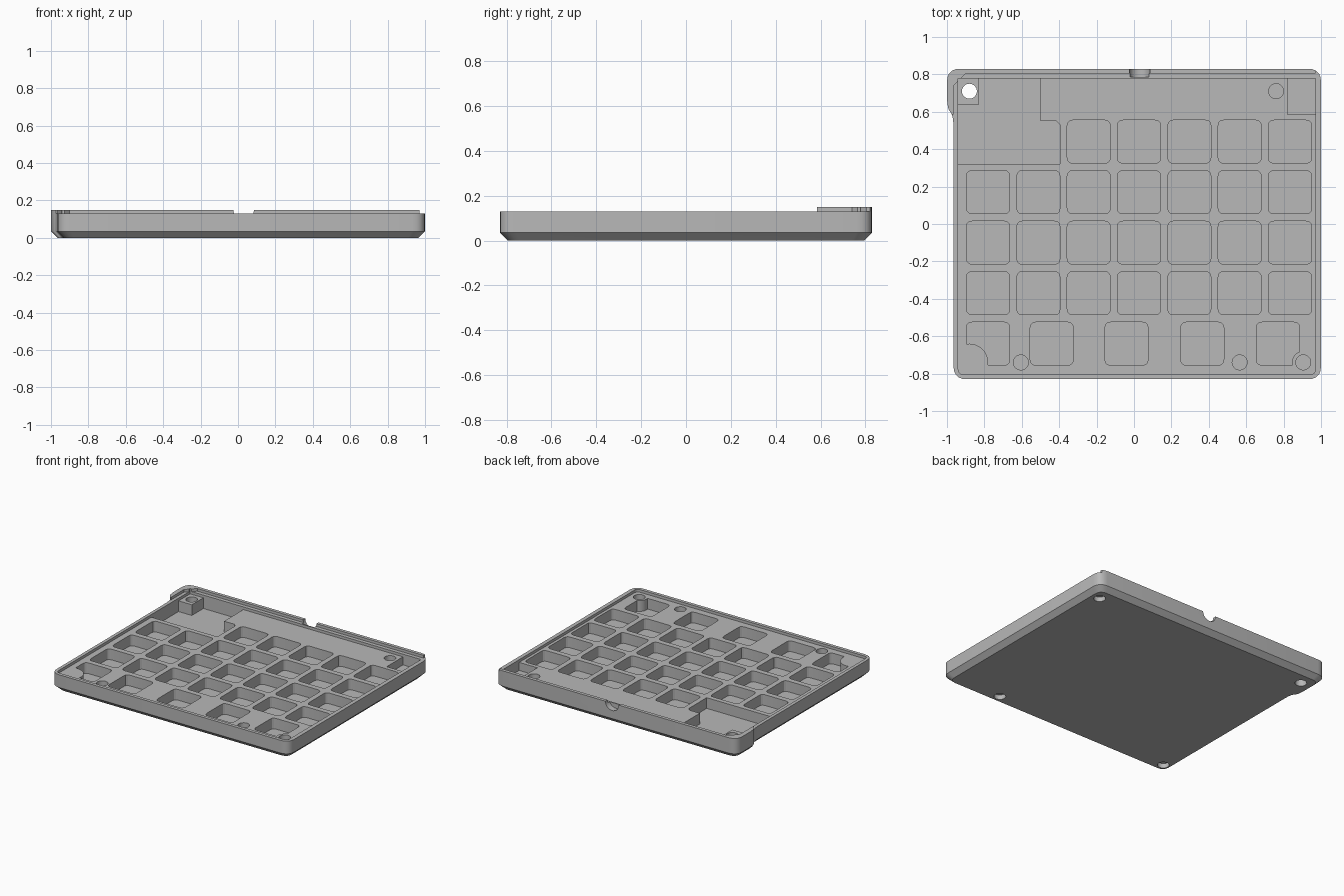
import bpy, bmesh
from mathutils import Vector

cube = bpy.data.objects.get("Cube")
if cube:
    bpy.data.objects.remove(cube)

TOP, RIM, DECK, FLOOR = 0.15, 0.13, 0.11, 0.03

grey = bpy.data.materials.new("plain grey")
grey.use_nodes = True
colour = (0.48, 0.48, 0.48, 1)
grey.diffuse_color = colour
grey.node_tree.nodes["Principled BSDF"].inputs["Base Color"].default_value = colour


def rounded(points, r, steps=5):
    """Outline with every corner rounded by a short curve."""
    pts = [Vector(p) for p in points]
    out = []
    for i, p in enumerate(pts):
        before, after = pts[i - 1] - p, pts[(i + 1) % len(pts)] - p
        a = p + before.normalized() * min(r, before.length * 0.45)
        b = p + after.normalized() * min(r, after.length * 0.45)
        for k in range(steps + 1):
            t = k / steps
            out.append(a.lerp(p, t).lerp(p.lerp(b, t), t))
    return out


def rect(x0, x1, y0, y1):
    return [(x0, y0), (x1, y0), (x1, y1), (x0, y1)]


def loft(bm, rings):
    """Closed solid through (outline, height) rings."""
    loops = [[bm.verts.new((p[0], p[1], z)) for p in line] for line, z in rings]
    for low, high in zip(loops, loops[1:]):
        for i in range(len(low)):
            j = (i + 1) % len(low)
            bm.faces.new((low[i], low[j], high[j], high[i]))
    bm.faces.new(loops[0][::-1])
    bm.faces.new(loops[-1])


def disc(x, y, r):
    return rounded(rect(x - r, x + r, y - r, y + r), r, 1) if r == 0 else [
        Vector((x, y)) + Vector((r, 0)) @ rot for rot in TURNS]


from mathutils import Matrix
from math import tau
TURNS = [Matrix.Rotation(-tau * i / 32, 2) for i in range(32)]


def solid(name, parts):
    """Object made of several lofts."""
    bm = bmesh.new()
    for rings in parts:
        loft(bm, rings)
    bmesh.ops.recalc_face_normals(bm, faces=bm.faces)
    mesh = bpy.data.meshes.new(name)
    bm.to_mesh(mesh)
    bm.free()
    mesh.materials.append(grey)
    ob = bpy.data.objects.new(name, mesh)
    bpy.context.collection.objects.link(ob)
    return ob


def prism(line, z0, z1):
    return [(line, z0), (line, z1)]


def cut(target, cutter):
    """Subtract the cutter, bake the result and drop the cutter."""
    mod = target.modifiers.new("cut", 'BOOLEAN')
    mod.operation, mod.solver, mod.object = 'DIFFERENCE', 'EXACT', cutter
    bpy.context.view_layer.update()
    baked = bpy.data.meshes.new_from_object(
        target.evaluated_get(bpy.context.evaluated_depsgraph_get()))
    target.modifiers.clear()
    target.data = baked
    bpy.data.objects.remove(cutter)


# Tray body with the wider back corner and a bevelled underside
outline = [(-0.965, -0.83), (1, -0.83), (1, 0.83), (-1, 0.83), (-1, 0.62), (-0.965, 0.58)]
BEVEL = 0.035
inset = [(x - BEVEL * (1 if x > 0 else -1), y - BEVEL * (1 if y > 0 else -1)) for x, y in outline]
tray = solid("keyboard_tray", [[(rounded(inset, 0.055), 0),
                                (rounded(outline, 0.07), BEVEL),
                                (rounded(outline, 0.07), TOP)]])

# Lower the rim everywhere except the back lip and the back corner
cut(tray, solid("rim_cutter", [prism(
    [(-1.1, -0.9), (1.1, -0.9), (1.1, 0.9), (0.97, 0.9), (0.97, 0.805),
     (-0.9, 0.805), (-0.965, 0.74), (-0.965, 0.585), (-1.1, 0.585)], RIM, 0.3)]))

# Shallow seat for the switch plate
cut(tray, solid("seat_cutter", [prism(rounded(rect(-0.94, 0.97, -0.805, 0.777), 0.03), DECK, 0.3)]))

# Switch pockets, the controller bay and the small corner recess
columns = [-0.78 + 0.269 * i for i in range(7)]
centres = [(x, 0.44) for x in columns[2:]]
centres += [(x, y) for y in (0.17, -0.1, -0.37) for x in columns]
centres += [(x, -0.64) for x in (-0.78, -0.44, -0.04, 0.365, 0.77)]
H = 0.115
pockets = [prism(rounded(rect(x - H, x + H, y - H, y + H), 0.03, 3), FLOOR, 0.25)
           for x, y in centres]
pockets.append(prism([(-0.94, 0.32), (-0.395, 0.32), (-0.395, 0.53), (-0.415, 0.55),
                      (-0.5, 0.55), (-0.5, 0.777), (-0.94, 0.777)], FLOOR, 0.25))
pockets.append(prism(rect(0.82, 0.97, 0.585, 0.777), 0.05, 0.25))
pocket_cutter = solid("pocket_cutter", pockets)

# Screw bosses stay standing inside the pockets
cut(pocket_cutter, solid("boss_keeper", [
    prism(rect(-1, -0.83, 0.64, 0.9), 0, DECK),
    prism(disc(-0.88, -0.74, 0.1), 0, DECK),
    prism(disc(0.905, -0.74, 0.06), 0, DECK)]))
cut(tray, pocket_cutter)

# Blind holes above and below, and one hole right through
R = 0.04
holes = [prism(disc(x, y, R), 0.06, 0.25)
         for x, y in ((0.76, 0.71), (-0.605, -0.74), (0.565, -0.74), (0.905, -0.74))]
holes += [prism(disc(x, y, R), -0.1, 0.035)
          for x, y in ((0.9, 0.71), (0.565, -0.74), (-0.88, -0.74))]
holes.append(prism(disc(-0.88, 0.71, R), -0.1, 0.25))
cut(tray, solid("hole_cutter", holes))

# Round cable notch in the back lip
notch = solid("notch_cutter", [prism(disc(0, 0, 0.055), -0.03, 0.03)])
notch.rotation_euler.x = tau / 4
notch.location = (0.03, 0.815, TOP)
cut(tray, notch)

# Smooth the rounded corners, keep the edges sharp
bpy.ops.object.select_all(action='DESELECT')
tray.select_set(True)
bpy.context.view_layer.objects.active = tray
bpy.ops.object.shade_smooth_by_angle()
